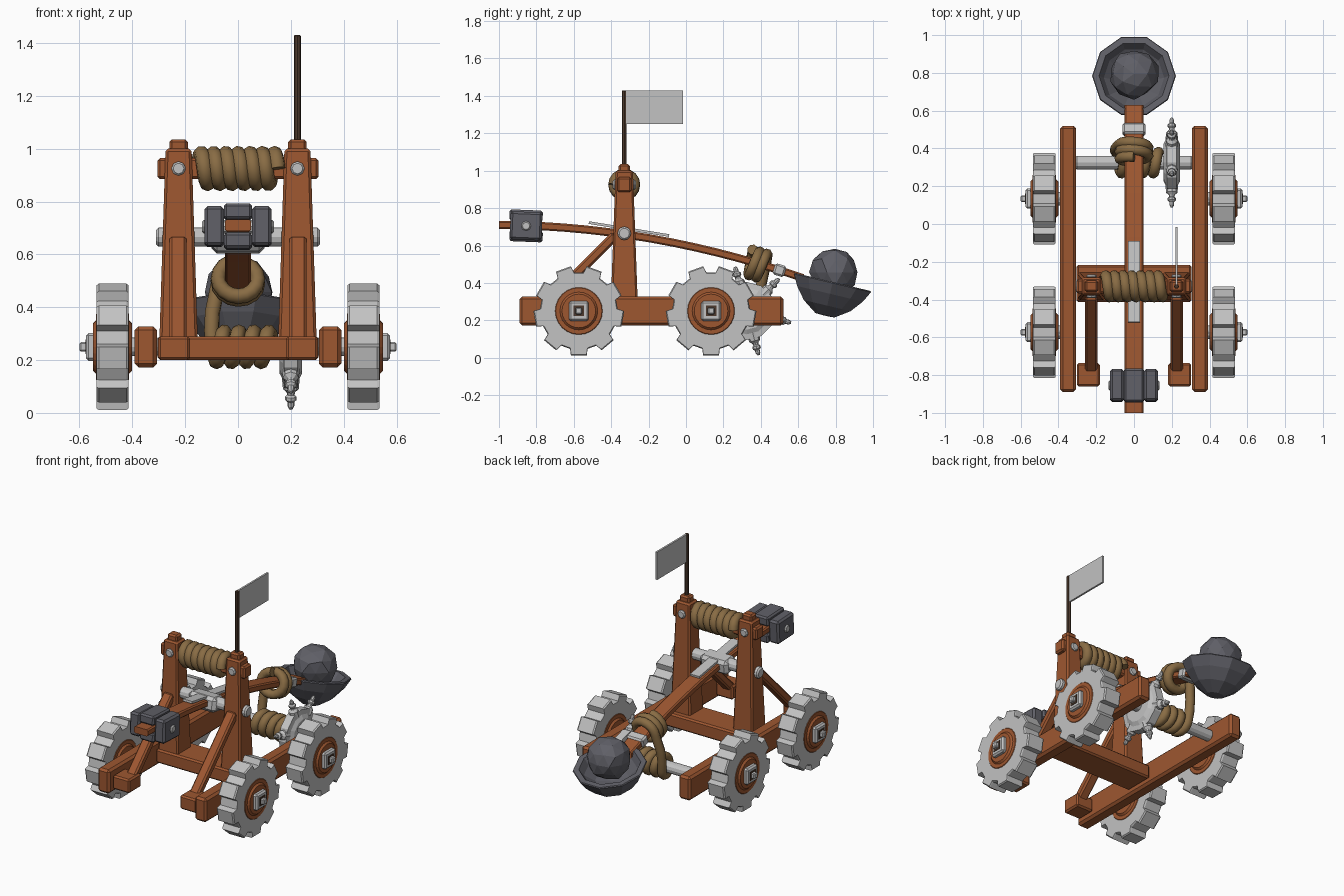
import bpy, bmesh, math, random
from mathutils import Matrix, Vector

cube = bpy.data.objects.get("Cube")
if cube:
    bpy.data.objects.remove(cube, do_unlink=True)


def material(name, colour):
    m = bpy.data.materials.new(name)
    m.use_nodes = True
    m.diffuse_color = (*colour, 1)
    m.node_tree.nodes["Principled BSDF"].inputs["Base Color"].default_value = (*colour, 1)
    return m


WOOD = material("orange wood", (0.34, 0.095, 0.03))
DARK = material("dark wood", (0.075, 0.042, 0.026))
METAL = material("pale metal", (0.54, 0.54, 0.54))
STONE = material("dark stone", (0.115, 0.115, 0.135))
ROPE = material("rope", (0.25, 0.15, 0.058))

ALONG_X = Matrix.Rotation(math.pi / 2, 4, "Y")
ALONG_Y = Matrix.Rotation(-math.pi / 2, 4, "X")


def finish(bm, name, mat, matrix=Matrix()):
    bmesh.ops.recalc_face_normals(bm, faces=bm.faces)
    bm.transform(matrix)
    mesh = bpy.data.meshes.new(name)
    bm.to_mesh(mesh)
    bm.free()
    mesh.materials.append(mat)
    ob = bpy.data.objects.new(name, mesh)
    bpy.context.collection.objects.link(ob)
    return ob


def box(name, mat, centre, size, tilt=0, taper=(1, 1), bevel=0.01):
    """Bevelled box; taper scales the top, tilt turns about x."""
    bm = bmesh.new()
    bmesh.ops.create_cube(bm, size=1)
    for v in bm.verts:
        if v.co.z > 0:
            v.co.x *= taper[0]
            v.co.y *= taper[1]
        v.co = Vector(c * s for c, s in zip(v.co, size))
    if bevel:
        bmesh.ops.bevel(bm, geom=bm.edges[:], offset=bevel, segments=1, affect="EDGES")
    return finish(bm, name, mat, Matrix.Translation(centre) @ Matrix.Rotation(tilt, 4, "X"))


def loft(rings):
    """Skin a list of equal point loops and cap the ends."""
    bm = bmesh.new()
    loops = [[bm.verts.new(p) for p in ring] for ring in rings]
    n = len(loops[0])
    for a, b in zip(loops, loops[1:]):
        for i in range(n):
            j = (i + 1) % n
            bm.faces.new((a[i], a[j], b[j], b[i]))
    bm.faces.new(loops[0])
    bm.faces.new(loops[-1])
    return bm


def lathe(name, mat, profile, matrix, sides=16):
    turns = [math.tau * i / sides for i in range(sides)]
    rings = [[(r * math.cos(a), r * math.sin(a), h) for a in turns] for r, h in profile]
    return finish(loft(rings), name, mat, matrix)


def rod(name, mat, centre, axis, radius, half, sides=12):
    c = radius * 0.25
    profile = [(radius - c, -half), (radius, -half + c), (radius, half - c), (radius - c, half)]
    return lathe(name, mat, profile, Matrix.Translation(centre) @ axis, sides)


def rope(name, points, radius):
    curve = bpy.data.curves.new(name, "CURVE")
    curve.dimensions = "3D"
    curve.bevel_depth = radius
    curve.bevel_resolution = 2
    curve.use_fill_caps = True
    line = curve.splines.new("POLY")
    line.points.add(len(points) - 1)
    for p, q in zip(line.points, points):
        p.co = (*q, 1)
    temp = bpy.data.objects.new(name, curve)
    bpy.context.collection.objects.link(temp)
    deps = bpy.context.evaluated_depsgraph_get()
    mesh = bpy.data.meshes.new_from_object(temp.evaluated_get(deps))
    bpy.data.objects.remove(temp, do_unlink=True)
    mesh.materials.clear()
    mesh.materials.append(ROPE)
    mesh.shade_smooth()
    ob = bpy.data.objects.new(name, mesh)
    bpy.context.collection.objects.link(ob)


def wheel(x, y):
    s = math.copysign(1, x)
    place = Matrix.Translation((x, y, 0.25))
    # toothed tyre
    teeth, outline = 9, []
    for i in range(teeth):
        mid = math.radians(70 + 360 / teeth * i)
        for r, d in ((0.208, -13), (0.243, -10), (0.243, 10), (0.208, 13)):
            a = mid + math.radians(d)
            outline.append((r * math.cos(a), r * math.sin(a)))
    rings = [[(h, u * k, v * k) for u, v in outline]
             for h, k in ((-0.06, 0.975), (-0.052, 1), (0.052, 1), (0.06, 0.975))]
    finish(loft(rings), "wheel_tyre", METAL, place)
    # wooden centre and square hub
    rod("wheel_disc", WOOD, (x, y, 0.25), ALONG_X, 0.165, 0.063, 24)
    rod("wheel_boss", WOOD, (x, y, 0.25), ALONG_X, 0.12, 0.074, 24)
    box("wheel_hub", METAL, (x + s * 0.075, y, 0.25), (0.05, 0.106, 0.106))
    box("hub_rim", DARK, (x + s * 0.101, y, 0.25), (0.004, 0.056, 0.056), bevel=0)
    box("hub_pin", METAL, (x + s * 0.11, y, 0.25), (0.03, 0.036, 0.036), bevel=0.006)
    rod("wheel_axle", METAL, (x - s * 0.08, y, 0.25), ALONG_X, 0.035, 0.06)


def arm_height(y):
    t = y + 1
    return 0.71 - 0.0045 * t - 0.1046 * t * t


# wheels and frame
for s in (1, -1):
    for y in (-0.573, 0.134):
        wheel(s * 0.475, y)
    box("side_rail", WOOD, (s * 0.349, -0.185, 0.25), (0.084, 1.41, 0.155), bevel=0.014)
    box("front_foot", WOOD, (s * 0.242, -0.798, 0.245), (0.122, 0.125, 0.09))
    box("diagonal_brace", WOOD, (s * 0.227, -0.59, 0.443), (0.066, 0.6, 0.05), math.pi / 4)
    box("post", WOOD, (s * 0.225, -0.33, 0.64), (0.145, 0.145, 0.72), taper=(0.68, 0.64))
    box("post_cap", WOOD, (s * 0.225, -0.33, 1.0), (0.07, 0.06, 0.07))
    rod("post_bolt", METAL, (s * 0.225, -0.33, 0.925), ALONG_Y, 0.027, 0.062, 8)
box("cross_beam", WOOD, (0, -0.315, 0.245), (0.61, 0.195, 0.09))
box("top_beam", WOOD, (0, -0.33, 0.925), (0.61, 0.075, 0.08))

# flag
rod("flag_pole", DARK, (0.225, -0.33, 1.215), Matrix(), 0.013, 0.215, 8)
box("flag", METAL, (0.225, -0.168, 1.34), (0.012, 0.305, 0.18), bevel=0)

# throwing arm, bent along its length
arm_rings = []
for i in range(15):
    y = -1 + 1.63 * i / 14
    z = arm_height(y)
    arm_rings.append([(a, y, z + b) for a, b in (
        (0.05, 0.014), (0.042, 0.022), (-0.042, 0.022), (-0.05, 0.014),
        (-0.05, -0.014), (-0.042, -0.022), (0.042, -0.022), (0.05, -0.014))])
finish(loft(arm_rings), "throwing_arm", WOOD)
rod("pivot_axle", METAL, (0, -0.33, 0.665), ALONG_X, 0.036, 0.31)
box("pivot_bracket", METAL, (0, -0.33, 0.655), (0.2, 0.11, 0.095), -0.14, bevel=0.02)
box("arm_plate", METAL, (0, -0.305, 0.688), (0.066, 0.435, 0.014), -0.16, bevel=0)
box("arm_band", METAL, (0, 0.5, arm_height(0.5)), (0.12, 0.062, 0.062), -0.3)

# counterweight
for s in (1, -1):
    box("weight_side", STONE, (s * 0.09, -0.855, 0.705), (0.074, 0.17, 0.15), -0.04, bevel=0.012)
    box("weight_middle", STONE, (0, -0.855, 0.705 + s * 0.055), (0.106, 0.178, 0.06), -0.04)
rod("weight_bolt", METAL, (0, -0.855, 0.705), ALONG_X, 0.026, 0.136, 8)

# bowl and boulder
bowl = [(0.012, -0.185), (0.055, -0.183), (0.135, -0.13), (0.19, -0.065), (0.222, -0.006),
        (0.218, 0), (0.185, 0), (0.16, -0.045), (0.1, -0.095), (0.01, -0.115)]
tilt = Matrix.Rotation(math.radians(-13.4), 4, "X")
lathe("bowl", STONE, bowl, Matrix.Translation((0, 0.785, 0.405)) @ tilt, 10)
random.seed(4)
bm = bmesh.new()
bmesh.ops.create_icosphere(bm, subdivisions=2, radius=0.133)
for v in bm.verts:
    v.co *= random.uniform(0.9, 1.05)
bmesh.ops.dissolve_limit(bm, angle_limit=math.radians(16), verts=bm.verts, edges=bm.edges)
finish(bm, "boulder", STONE, Matrix.Translation((0, 0.795, 0.457)))

# winch with spiked hand wheel
WINCH = Vector((0.2, 0.325, 0.25))
rod("winch_axle", METAL, (0, WINCH.y, WINCH.z), ALONG_X, 0.036, 0.312)
half = [(0.07, 0.043), (0.1, 0.043), (0.125, 0.03), (0.155, 0.026)]
disc = [(r, -h) for r, h in half] + [(r, h) for r, h in reversed(half)]
lathe("winch_wheel", METAL, disc, Matrix.Translation(WINCH) @ ALONG_X, 12)
spike = [(0.034, 0.12), (0.03, 0.165), (0.016, 0.178), (0.014, 0.188),
         (0.022, 0.195), (0.022, 0.208), (0.013, 0.216), (0.013, 0.232), (0.006, 0.245)]
for i in range(6):
    turn = Matrix.Rotation(math.radians(15 + 60 * i), 4, "X")
    lathe("winch_spike", METAL, spike, Matrix.Translation(WINCH) @ turn, 8)

# rope round the top beam
turns, steps = 6.5, 16
count = int(turns * steps)
rope("beam_rope", [(-0.15 + 0.3 * i / count,
                    -0.33 + 0.056 * math.cos(math.tau * i / steps),
                    0.925 + 0.056 * math.sin(math.tau * i / steps)) for i in range(count + 1)], 0.03)

# rope from the winch up to a coil on the arm
path = []
for i in range(4 * steps + 1):
    a = math.tau * i / steps
    path.append((0.13 - 0.225 * i / (4 * steps),
                 WINCH.y + 0.056 * math.cos(a), WINCH.z + 0.056 * math.sin(a)))
path.append((-0.1, 0.39, 0.31))
path.append((-0.097, 0.40, 0.38))
along = Vector((0, 0.958, -0.287))
up = Vector((0, 0.287, 0.958))
middle = Vector((0, 0.38, arm_height(0.38) - 0.005))
for i in range(2 * steps + 5):
    a = math.pi - math.tau * i / steps
    path.append(middle + along * (0.045 - 0.09 * i / (2 * steps + 4))
                + Vector((0.075 * math.cos(a), 0, 0)) + up * (0.068 * math.sin(a)))
rope("winch_rope", path, 0.029)
